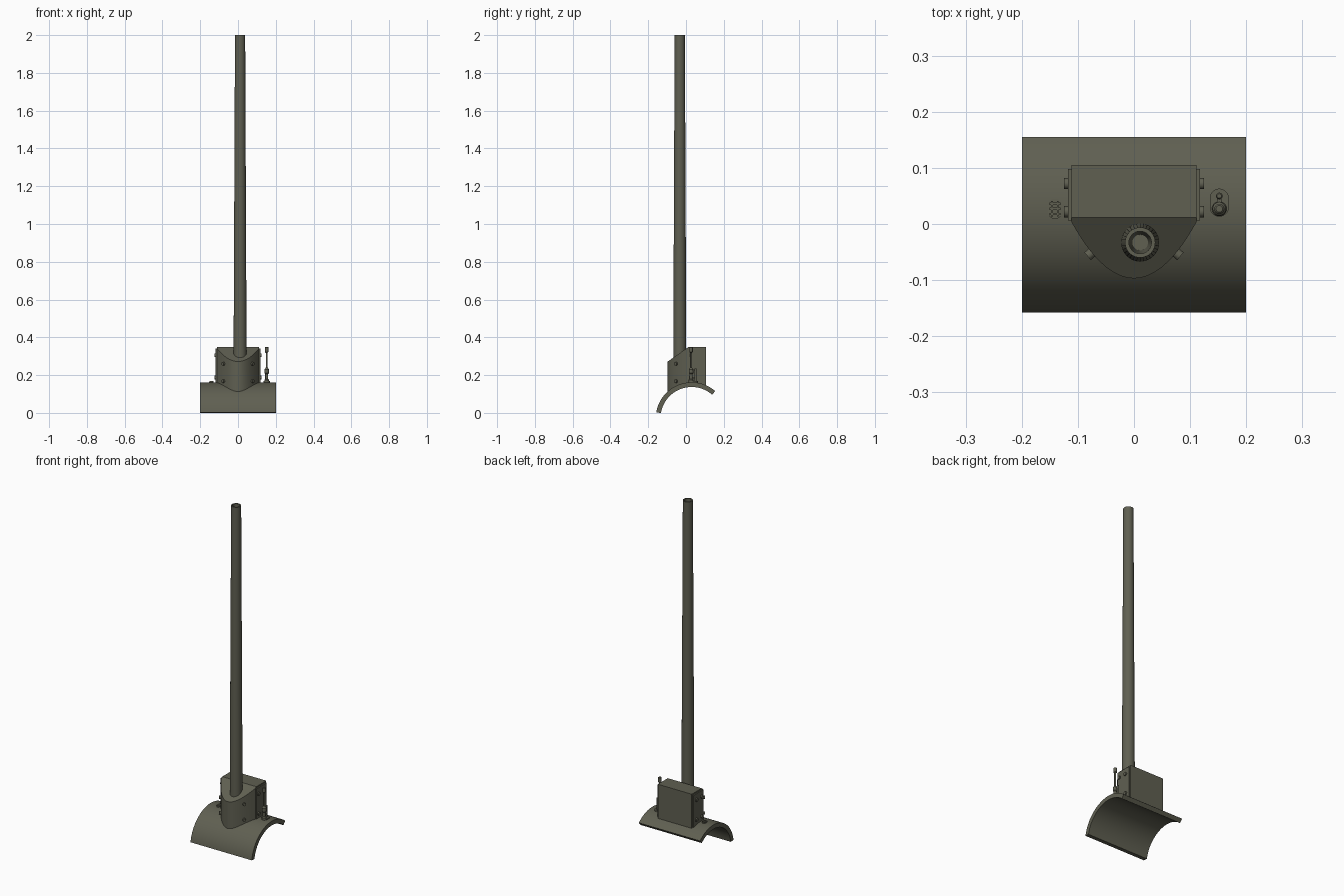
import bpy, math
from mathutils import Vector

old = bpy.data.objects.get("Cube")
if old:
    bpy.data.objects.remove(old)

olive = bpy.data.materials.new("olive_drab")
olive.use_nodes = True
colour = (0.115, 0.115, 0.083, 1)
olive.diffuse_color = colour
olive.node_tree.nodes["Principled BSDF"].inputs["Base Color"].default_value = colour

ARC_Y, ARC_Z, ARC_R, THICK = 0.03, -0.028, 0.19, 0.025


def arc_height(y):
    return ARC_Z + math.sqrt(ARC_R ** 2 - (y - ARC_Y) ** 2)


def finish(obj):
    obj.data.materials.clear()
    obj.data.materials.append(olive)
    bpy.ops.object.select_all(action='DESELECT')
    obj.select_set(True)
    bpy.context.view_layer.objects.active = obj
    bpy.ops.object.shade_smooth_by_angle(angle=math.radians(30))
    return obj


def mesh_part(name, verts, faces):
    mesh = bpy.data.meshes.new(name)
    mesh.from_pydata(verts, [], faces)
    obj = bpy.data.objects.new(name, mesh)
    bpy.context.collection.objects.link(obj)
    bpy.context.view_layer.objects.active = obj
    obj.select_set(True)
    bpy.ops.object.mode_set(mode='EDIT')
    bpy.ops.mesh.select_all(action='SELECT')
    bpy.ops.mesh.normals_make_consistent(inside=False)
    bpy.ops.object.mode_set(mode='OBJECT')
    return finish(obj)


def prism(name, outline, low, high):
    """Closed prism from rings of points given by two functions of an outline point."""
    n = len(outline)
    verts = [low(p) for p in outline] + [high(p) for p in outline]
    faces = [(i, (i + 1) % n, n + (i + 1) % n, n + i) for i in range(n)]
    faces += [tuple(range(n)), tuple(range(n, 2 * n))]
    return mesh_part(name, verts, faces)


def lathe(name, profile, x, y, sides=32, closed=False):
    verts = [(x + r * math.cos(2 * math.pi * i / sides),
              y + r * math.sin(2 * math.pi * i / sides), z)
             for r, z in profile for i in range(sides)]
    faces = [(k * sides + i, k * sides + (i + 1) % sides,
              (k + 1) * sides + (i + 1) % sides, (k + 1) * sides + i)
             for k in range(len(profile) - 1) for i in range(sides)]
    faces += [tuple(range(sides)), tuple(range(len(verts) - sides, len(verts)))]
    return mesh_part(name, verts, faces)


def box(name, centre, size):
    bpy.ops.mesh.primitive_cube_add(size=1, location=centre)
    obj = bpy.context.object
    obj.name, obj.scale = name, size
    return finish(obj)


def bolt(name, centre, direction, radius=0.01, depth=0.02):
    bpy.ops.mesh.primitive_cylinder_add(vertices=16, radius=radius, depth=depth, location=centre)
    obj = bpy.context.object
    obj.name = name
    obj.rotation_euler = Vector(direction).to_track_quat('Z', 'Y').to_euler()
    return finish(obj)


# Curved saddle under everything
STEPS = 40
angles = [math.radians(171 - 122 * i / STEPS) for i in range(STEPS + 1)]
saddle = [(ARC_Y + ARC_R * math.cos(a), ARC_Z + ARC_R * math.sin(a)) for a in angles]
inner = ARC_R - THICK
saddle += [(ARC_Y + inner * math.cos(a), ARC_Z + inner * math.sin(a)) for a in reversed(angles)]
saddle = [(y, max(z, 0)) for y, z in saddle]
prism("curved_saddle", saddle, lambda p: (-0.2, *p), lambda p: (0.2, *p))

# Housing: rounded front, sloped top, open underneath where it meets the saddle
HALF, BACK, TOP, CREASE = 0.111, 0.105, 0.348, 0.012
front = [(HALF * math.cos(math.pi * i / 28), 0) for i in range(29)]
front = [(x, -0.097 + 8.1 * x * x) for x, _ in front]
side = [BACK, 0.06, CREASE]
outline = [(HALF, y) for y in side] + front + [(-HALF, y) for y in reversed(side)]
n = len(outline)
verts = [(x, y, arc_height(y) - 0.012) for x, y in outline]
verts += [(x, y, min(TOP, TOP + (y - CREASE) * 0.7)) for x, y in outline]
faces = [(i, (i + 1) % n, n + (i + 1) % n, n + i) for i in range(n)]
faces += [tuple(range(n + 2, 2 * n - 2)),
          (n, n + 1, n + 2, 2 * n - 3, 2 * n - 2, 2 * n - 1)]
mesh_part("housing", verts, faces)

# Side plates and bolts, mirrored
for sign, label in ((1, "left"), (-1, "right")):
    box(f"{label}_side_plate", (sign * 0.114, 0.052, 0.245), (0.008, 0.092, 0.19))
    for y in (0.022, 0.072):
        for z in (0.188, 0.305):
            bolt(f"{label}_side_bolt", (sign * 0.115, y, z), (sign, 0, 0))
    for z in (0.168, 0.26):
        bolt(f"{label}_front_bolt", (sign * 0.075, -0.051, z), (sign * 1.2, -1, 0), 0.009)

# Tapered hollow pole
lathe("pole", [(0.034, 0.2), (0.034, 0.4), (0.027, 2.0), (0.02, 2.0), (0.014, 0.4)],
      0.011, -0.033)


# Oval pads lying on the saddle
def oval(name, x, y, half_x, half_y, top):
    pts = []
    for i in range(24):
        a = 2 * math.pi * (i + 0.5) / 24
        s = math.copysign(half_y - half_x, math.sin(a))
        pts.append((x + half_x * math.cos(a), y + s + half_x * math.sin(a)))
    return prism(name, pts, lambda p: (*p, 0.15), lambda p: (*p, top))


oval("lever_pad", 0.152, 0.038, 0.017, 0.025, 0.168)
oval("vent_pad", -0.141, 0.027, 0.012, 0.018, 0.164)

# Raised bars on the small pad
for dy in (-0.009, 0, 0.009):
    box("vent_cross_bar", (-0.141, 0.027 + dy, 0.165), (0.02, 0.004, 0.006))
for dx in (-0.005, 0.005):
    box("vent_long_bar", (-0.141 + dx, 0.027, 0.165), (0.003, 0.028, 0.006))

# Lever: collar, stem and knob
lathe("lever", [(0.013, 0.16), (0.013, 0.175), (0.008, 0.18), (0.008, 0.205), (0.012, 0.21),
                (0.012, 0.23), (0.005, 0.24), (0.005, 0.318), (0.009, 0.322),
                (0.009, 0.347), (0.006, 0.35)], 0.152, 0.027, 20)

# Latch post beside the lever, joined by two links
lathe("latch_post", [(0.006, 0.16), (0.006, 0.232), (0.004, 0.235)], 0.152, 0.05, 16)
for z in (0.185, 0.225):
    box("latch_link", (0.152, 0.038, z), (0.008, 0.024, 0.008))
